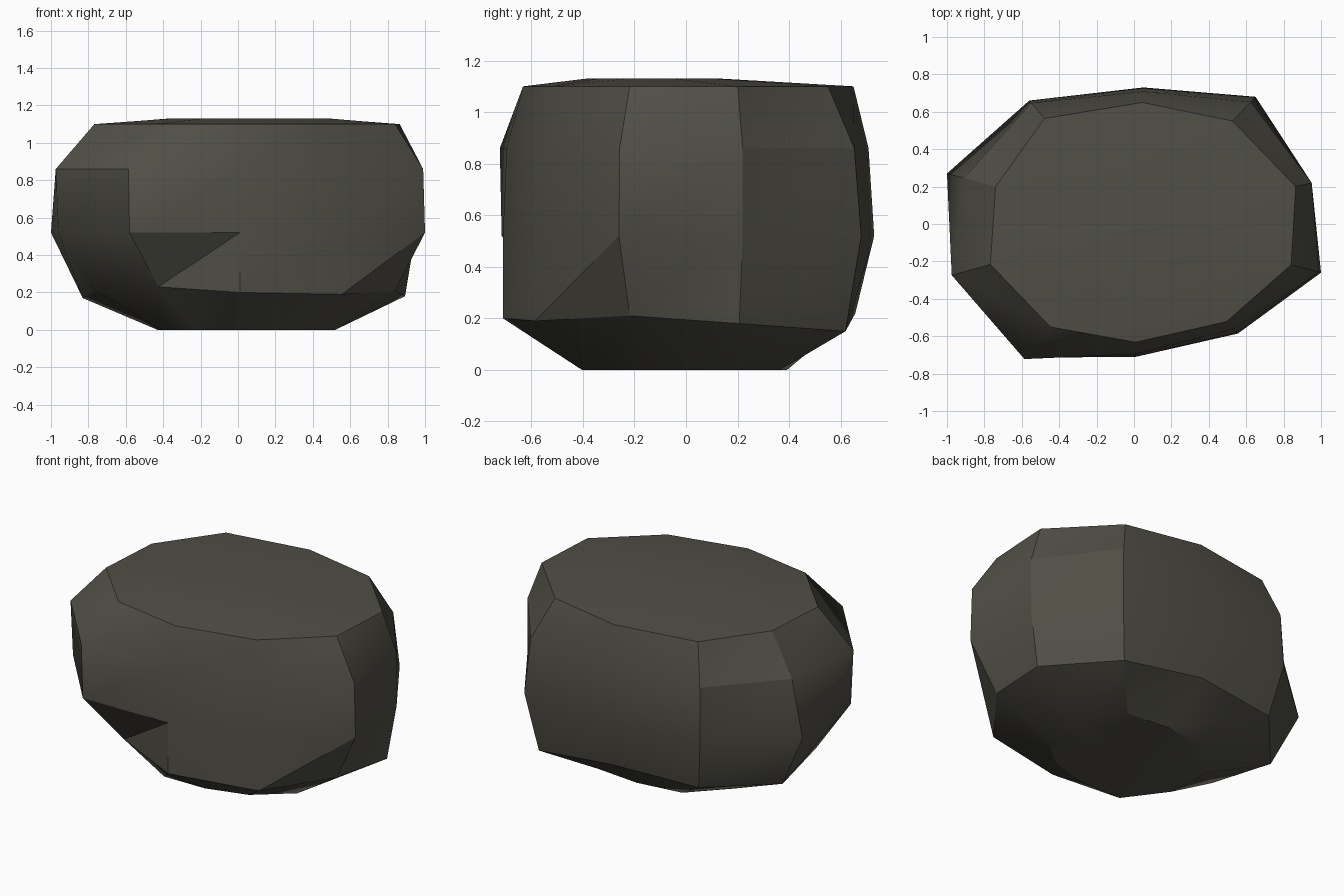
import bpy, bmesh, math

if "Cube" in bpy.data.objects:
    bpy.data.objects.remove(bpy.data.objects["Cube"])

# Widest outline of the boulder (ten corners, anticlockwise from the right)
OUTLINE = [(.95, .22), (.65, .68), (.05, .73), (-.56, .66), (-1.0, .27),
           (-.96, -.27), (-.58, -.715), (.01, -.71), (.55, -.58), (1.0, -.26)]

# How far each corner is pulled in or out at the other levels
FOOT = [.94, .91, .90, .90, .83, .79, .735, 1.0, 1.01, .84]
FOOT_Z = [.18, .15, .22, .20, .17, .21, .23, .20, .19, .21]
SHOULDER = [1.0, .96, .97, .98, .91, 1.015, 1.01, .98, .97, .99]
RIM = [.91, .81, .89, .855, .74, .80, .77, .89, .90, .84]


def level(scales, heights):
    return [(x * s, y * s, z) for (x, y), s, z in zip(OUTLINE, scales, heights)]


def oval(cx, cy, sx, sy, z):
    return [(cx + x * sx, cy + y * sy, z) for x, y in OUTLINE]


# Levels from the ground to the slightly domed top
levels = [oval(.045, -.01, .475, .55, 0),
          level(FOOT, FOOT_Z),
          level([1] * 10, [.52] * 10),
          level(SHOULDER, [.86] * 10),
          level(RIM, [1.10] * 10),
          oval(.06, -.13, .43, .36, 1.13)]

bm = bmesh.new()
rings = [[bm.verts.new(p) for p in pts] for pts in levels]

# Sides, split along the same diagonal all round
for low, high in zip(rings, rings[1:]):
    for k in range(10):
        n = (k + 1) % 10
        bm.faces.new((low[k], low[n], high[n]))
        bm.faces.new((low[k], high[n], high[k]))

# Underside and top
bm.faces.new(rings[0][::-1])
bm.faces.new(rings[-1])
bmesh.ops.recalc_face_normals(bm, faces=bm.faces)

mesh = bpy.data.meshes.new("boulder")
bm.to_mesh(mesh)
bm.free()
boulder = bpy.data.objects.new("boulder", mesh)
bpy.context.collection.objects.link(boulder)

# Dark stone colour
stone = bpy.data.materials.new("dark stone")
stone.diffuse_color = (.080, .077, .060, 1)
stone.use_nodes = True
stone.node_tree.nodes["Principled BSDF"].inputs["Base Color"].default_value = stone.diffuse_color
mesh.materials.append(stone)

# Soft shading with crisp ridges
bpy.context.view_layer.objects.active = boulder
boulder.select_set(True)
bpy.ops.object.shade_smooth_by_angle(angle=math.radians(30))
